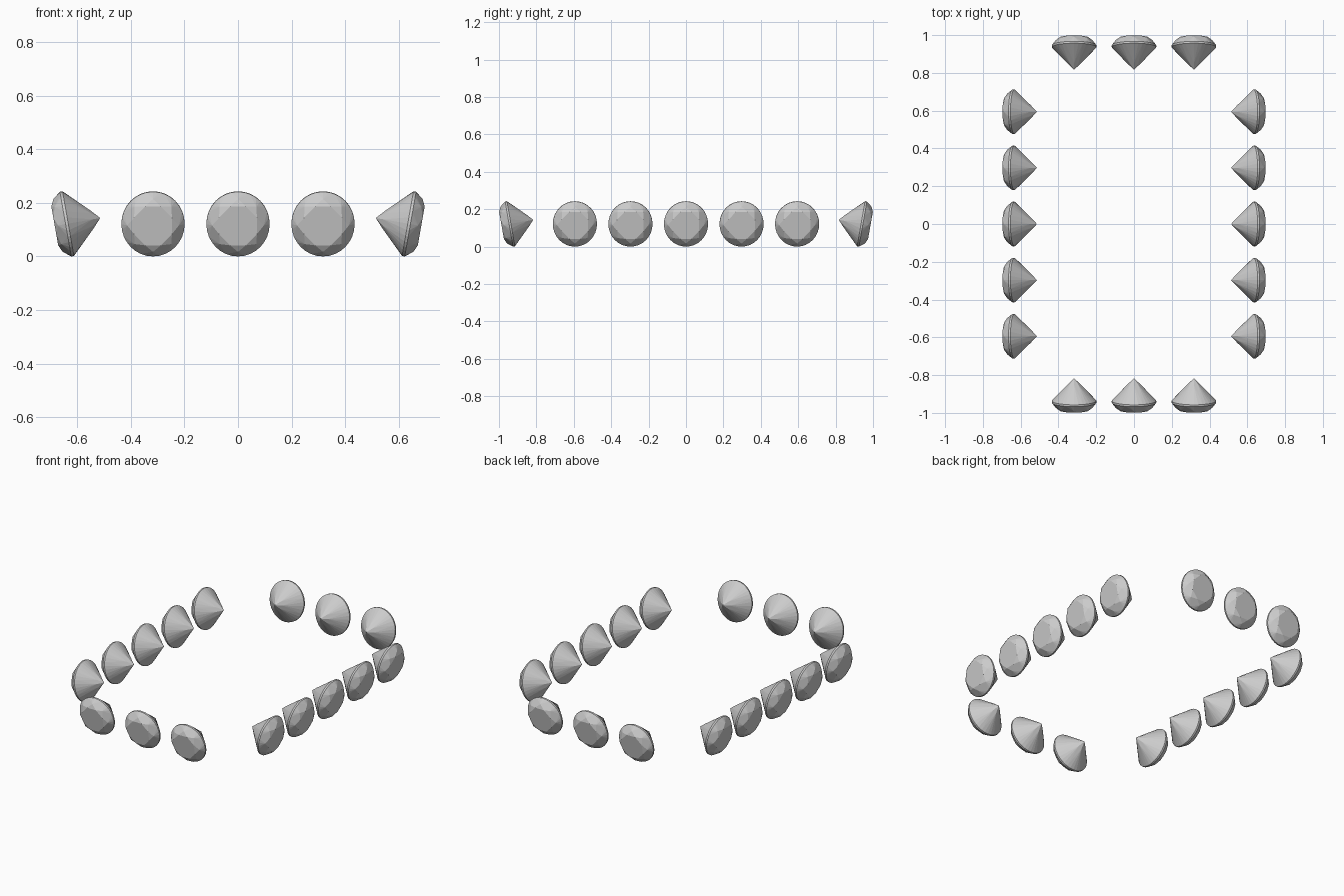
import bpy, bmesh
from math import sin, cos, pi, radians
from mathutils import Vector, Matrix

if "Cube" in bpy.data.objects:
    bpy.data.objects.remove(bpy.data.objects["Cube"])

R = 0.12          # girdle radius
GT = 0.005        # half girdle thickness
TABLE_R, TABLE_H = 0.078, 0.046
DEPTH = 0.126     # culet depth
C8 = cos(pi / 8)
TILT = radians(10)


def ring(n, r, h, offset=0.0):
    """Points around the stone axis; angle 0 is the upward side."""
    return [Vector((r * sin(offset + 2 * pi * i / n) * 0.983,
                    r * cos(offset + 2 * pi * i / n) * 1.02, h)) for i in range(n)]


def lerp(a, b, t):
    return a + (b - a) * t


# Brilliant-cut stone: hull of table, star points, girdle, pavilion points, culet
pts = ring(8, TABLE_R, TABLE_H, pi / 8)
f = 0.3
pts += ring(8, lerp(TABLE_R, R, f) / C8, lerp(TABLE_H, GT, f))
pts += ring(32, R, GT) + ring(32, R, -GT)
f = 0.25
pts += ring(8, R * f / C8, lerp(-DEPTH, -GT, f))
pts.append(Vector((0, 0, -DEPTH)))

bm = bmesh.new()
for p in pts:
    bm.verts.new(p)
bmesh.ops.convex_hull(bm, input=bm.verts[:])
bmesh.ops.dissolve_limit(bm, angle_limit=radians(0.5), verts=bm.verts[:], edges=bm.edges[:])
bmesh.ops.recalc_face_normals(bm, faces=bm.faces[:])
stone = bpy.data.meshes.new("cut_stone")
bm.to_mesh(stone)
bm.free()


def place(name, x, y, out):
    """Place a stone with its table facing outward and tipped slightly down."""
    out, z = Vector(out), Vector((0, 0, 1))
    n = out * cos(TILT) - z * sin(TILT)
    u = out * sin(TILT) + z * cos(TILT)
    s = u.cross(n)
    m = Matrix((s, u, n)).transposed().to_4x4()
    m.translation = (x, y, 0.1215)
    ob = bpy.data.objects.new(name, stone)
    ob.matrix_world = m
    bpy.context.collection.objects.link(ob)


# Front and back rows of three
for i in (-1, 0, 1):
    place(f"front_gem_{i + 2}", i * 0.317, -0.941, (0, -1, 0))
    place(f"back_gem_{i + 2}", i * 0.317, 0.941, (0, 1, 0))

# Side rows of five
for i in range(-2, 3):
    place(f"right_gem_{i + 3}", 0.638, i * 0.297, (1, 0, 0))
    place(f"left_gem_{i + 3}", -0.638, i * 0.297, (-1, 0, 0))
